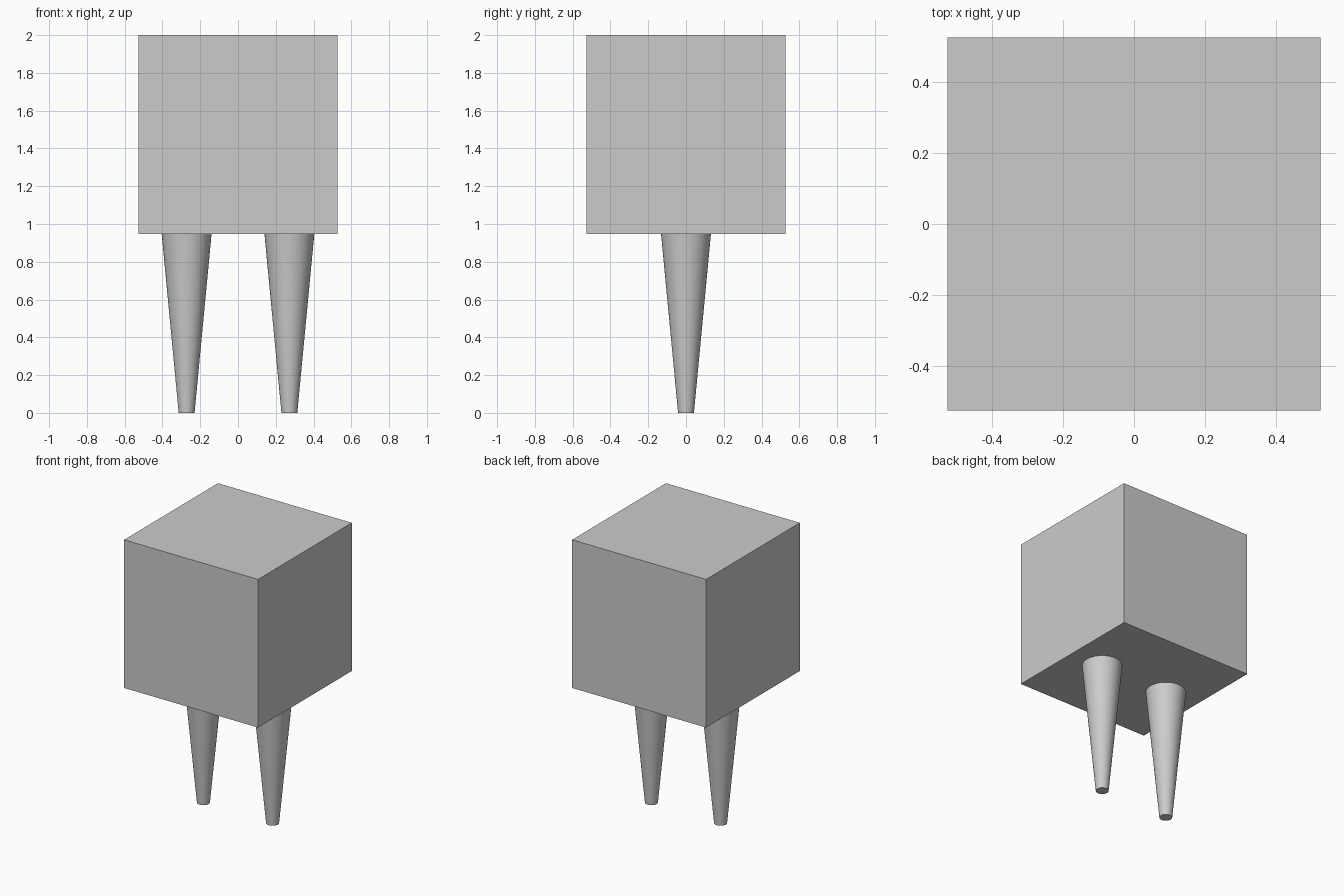
import bpy

if "Cube" in bpy.data.objects:
    bpy.data.objects.remove(bpy.data.objects["Cube"])

# One flat grey for the whole model
grey = bpy.data.materials.new("light grey")
grey.diffuse_color = (0.6, 0.6, 0.6, 1.0)
grey.use_nodes = True
grey.node_tree.nodes["Principled BSDF"].inputs["Base Color"].default_value = grey.diffuse_color

SIDE = 1.053          # edge of the cube
LEG_H = 2.0 - SIDE    # leg height below the cube

# Cube body
bpy.ops.mesh.primitive_cube_add(size=SIDE, location=(0, 0, 2.0 - SIDE / 2))
body = bpy.context.object
body.name = "body"
body.data.materials.append(grey)

# Two tapered round legs
for name, x in (("left_leg", -0.272), ("right_leg", 0.272)):
    bpy.ops.mesh.primitive_cone_add(vertices=64, radius1=0.042, radius2=0.132,
                                    depth=LEG_H, location=(x, 0, LEG_H / 2))
    leg = bpy.context.object
    leg.name = name
    leg.data.materials.append(grey)
    bpy.ops.object.shade_smooth_by_angle()
